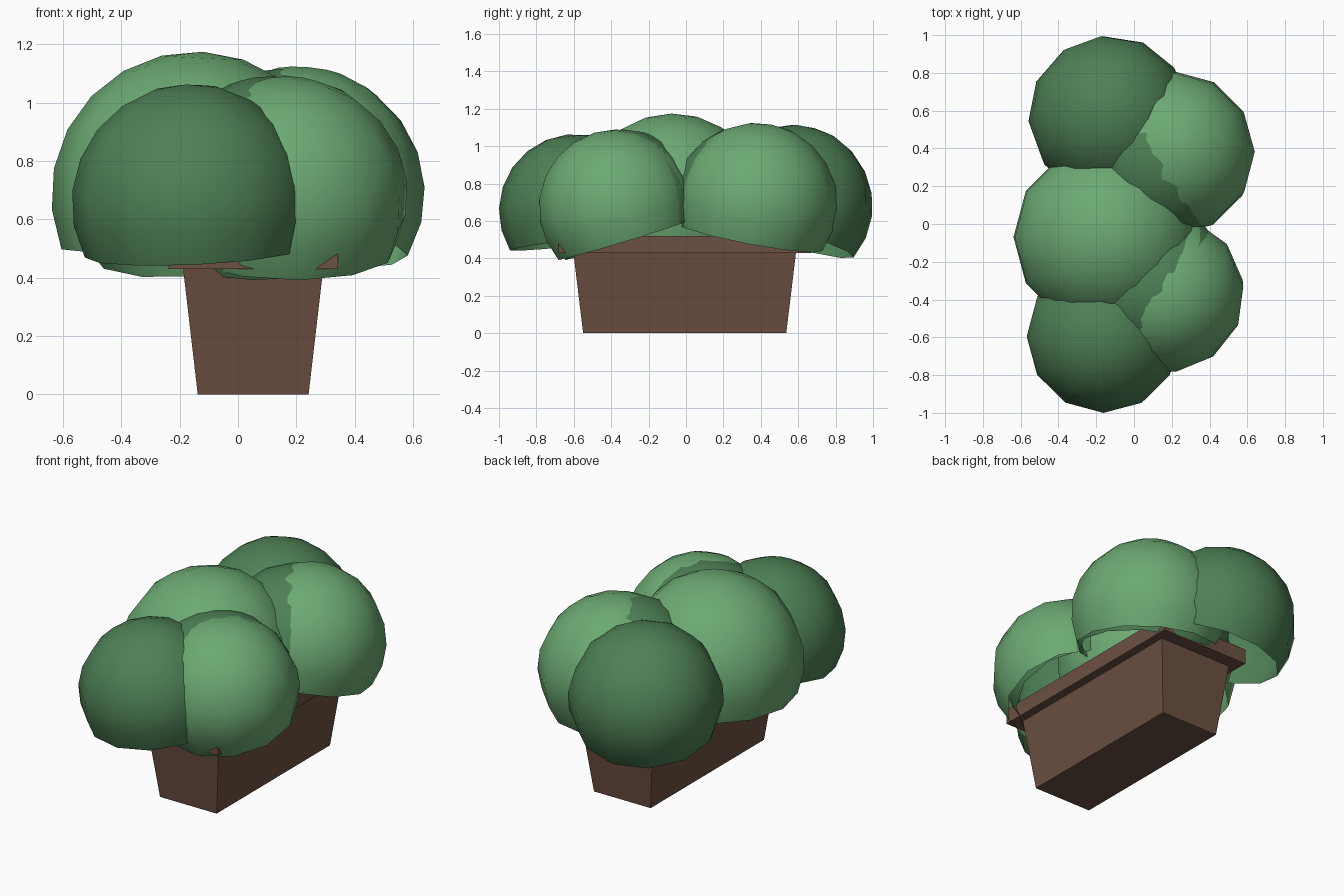
import bpy, bmesh
from math import pi, sin, cos, radians
from mathutils import Vector

if "Cube" in bpy.data.objects:
    bpy.data.objects.remove(bpy.data.objects["Cube"])


def material(name, rgb):
    m = bpy.data.materials.new(name)
    m.diffuse_color = (*rgb, 1)
    m.use_nodes = True
    m.node_tree.nodes["Principled BSDF"].inputs["Base Color"].default_value = m.diffuse_color
    return m


BROWN = material("brown", (0.15, 0.08, 0.055))
LIGHT = material("light_green", (0.15, 0.40, 0.17))
DARK = material("dark_green", (0.075, 0.215, 0.09))


def finish(name, bm, mat, smooth=False):
    mesh = bpy.data.meshes.new(name)
    bmesh.ops.recalc_face_normals(bm, faces=bm.faces)
    bm.to_mesh(mesh)
    bm.free()
    mesh.materials.append(mat)
    for p in mesh.polygons:
        p.use_smooth = smooth
    ob = bpy.data.objects.new(name, mesh)
    bpy.context.collection.objects.link(ob)
    return ob


def frustum(name, z0, z1, half0, half1):
    # four-sided block that can flare from bottom to top
    bm = bmesh.new()
    cx, cy = 0.052, -0.007
    rings = []
    for z, (hx, hy) in ((z0, half0), (z1, half1)):
        rings.append([bm.verts.new((cx + sx * hx, cy + sy * hy, z))
                      for sx, sy in ((-1, -1), (1, -1), (1, 1), (-1, 1))])
    lo, hi = rings
    bm.faces.new(lo[::-1])
    bm.faces.new(hi)
    for i in range(4):
        j = (i + 1) % 4
        bm.faces.new((lo[i], lo[j], hi[j], hi[i]))
    return finish(name, bm, BROWN)


def dome(name, centre, r, lean, tilt, mat, spin=0, seg=12, rings=11, keep=7):
    # open-bottomed sphere, pole leaning towards the lean direction
    bm = bmesh.new()
    axis = Vector((lean[0], lean[1], 0))
    axis = axis.normalized() * sin(radians(tilt)) + Vector((0, 0, cos(radians(tilt))))
    rot = Vector((0, 0, 1)).rotation_difference(axis)
    c = Vector(centre)

    def vert(k, i):
        t, p = pi * k / rings, 2 * pi * i / seg + radians(spin)
        return bm.verts.new(c + rot @ Vector((r * sin(t) * cos(p), r * sin(t) * sin(p), r * cos(t))))

    top = vert(0, 0)
    rows = [[vert(k, i) for i in range(seg)] for k in range(1, keep + 1)]
    for i in range(seg):
        j = (i + 1) % seg
        bm.faces.new((top, rows[0][i], rows[0][j]))
        for a, b in zip(rows, rows[1:]):
            bm.faces.new((a[i], b[i], b[j], a[j]))
    return finish(name, bm, mat, True)


# planter box and its overhanging rim
frustum("planter_box", 0, 0.43, (0.19, 0.543), (0.24, 0.595))
frustum("planter_rim", 0.43, 0.52, (0.29, 0.675), (0.29, 0.675))

# foliage
dome("foliage_front_left", (-0.16, -0.59, 0.655), 0.41, (-0.4, -1), 7, DARK, 0)
dome("foliage_middle_left", (-0.145, -0.07, 0.68), 0.495, (1, -0.3), 3, LIGHT, 0)
dome("foliage_back_left", (-0.13, 0.57, 0.685), 0.43, (-0.4, 1), 17, DARK, 5)
dome("foliage_front_right", (0.165, -0.37, 0.67), 0.42, (0.1, -1), 17, LIGHT, 8)
dome("foliage_front_right_inner", (0.11, -0.335, 0.67), 0.42, (-0.1, -1), 17, DARK, 20)
dome("foliage_back_right", (0.205, 0.375, 0.69), 0.435, (0.5, 1), 12, LIGHT, 0)
dome("foliage_back_right_inner", (0.15, 0.34, 0.685), 0.43, (0.2, 1), 12, DARK, 14)
